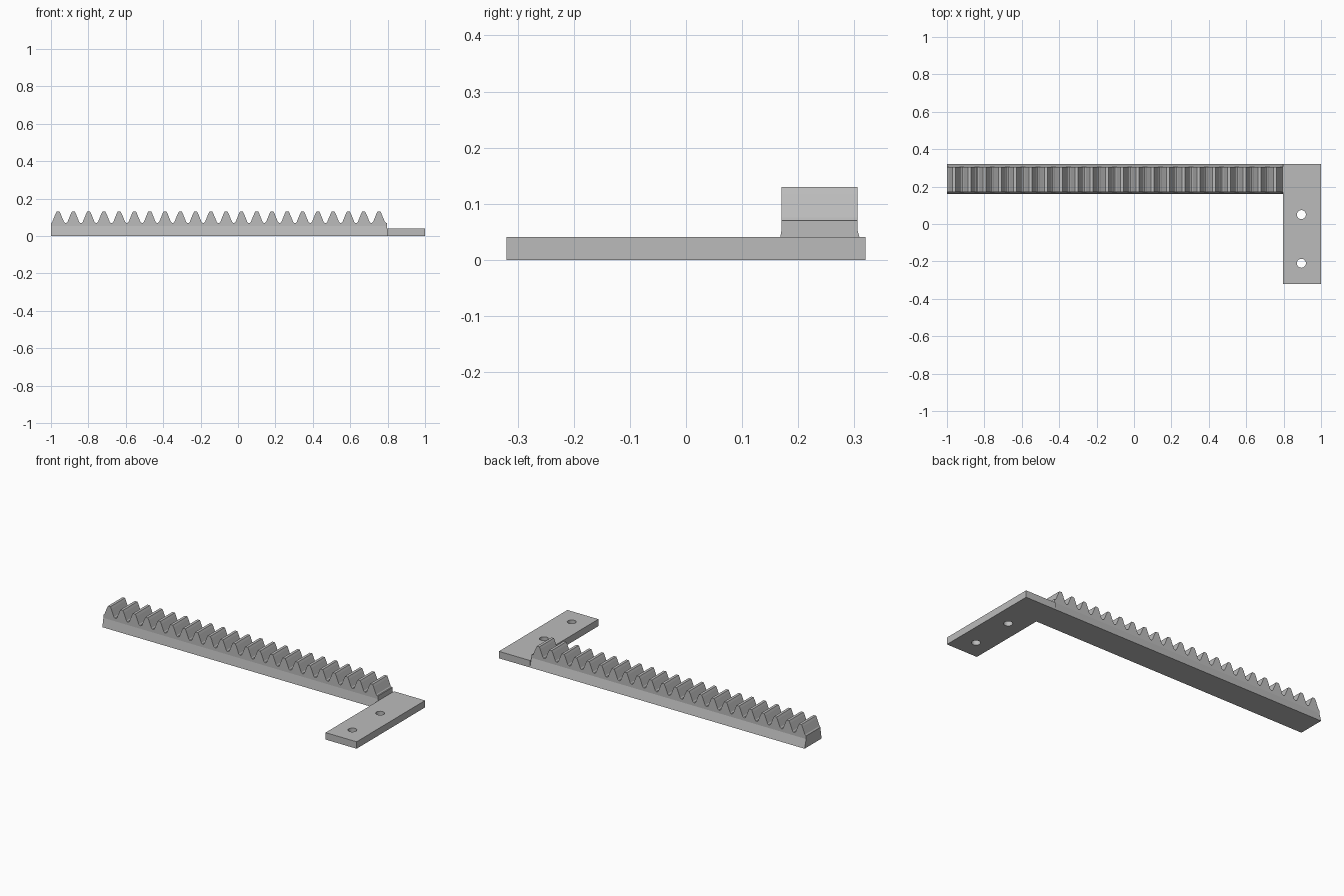
import bpy
import bmesh
import math

cube = bpy.data.objects.get("Cube")
if cube:
    bpy.data.objects.remove(cube, do_unlink=True)

grey = bpy.data.materials.new("mid grey")
grey.use_nodes = True
grey.diffuse_color = (0.5, 0.5, 0.5, 1)
grey.node_tree.nodes["Principled BSDF"].inputs["Base Color"].default_value = (0.5, 0.5, 0.5, 1)


def finish(name, bm):
    bmesh.ops.recalc_face_normals(bm, faces=bm.faces)
    mesh = bpy.data.meshes.new(name)
    bm.to_mesh(mesh)
    bm.free()
    mesh.materials.append(grey)
    obj = bpy.data.objects.new(name, mesh)
    bpy.context.collection.objects.link(obj)
    return obj


def extrude(bm, faces, offset):
    geom = bmesh.ops.extrude_face_region(bm, geom=faces)["geom"]
    verts = [v for v in geom if isinstance(v, bmesh.types.BMVert)]
    bmesh.ops.translate(bm, verts=verts, vec=offset)


# Toothed rack: side profile extruded across the bar
LEFT, RIGHT, FRONT, BACK = -1.0, 0.797, 0.17, 0.306
TEETH, FIRST, PITCH = 22, -0.962, 0.0817
flank = [(-0.037, 0.07), (-0.031, 0.076), (-0.014, 0.118), (-0.008, 0.13)]
tooth = flank + [(-x, z) for x, z in reversed(flank)]

profile = [(LEFT, 0), (LEFT, 0.07)]
for i in range(TEETH):
    profile += [(FIRST + i * PITCH + x, z) for x, z in tooth]
profile += [(RIGHT, 0.07), (RIGHT, 0)]

bm = bmesh.new()
side = bm.faces.new([bm.verts.new((x, FRONT, z)) for x, z in profile])
extrude(bm, [side], (0, BACK - FRONT, 0))

# Flare the lower part of the bar outwards
bmesh.ops.bisect_plane(bm, geom=bm.verts[:] + bm.edges[:] + bm.faces[:],
                       plane_co=(0, 0, 0.052), plane_no=(0, 0, 1))
for v in bm.verts:
    if v.co.z < 0.01:
        v.co.y = 0.161 if v.co.y < 0.2 else 0.32
finish("toothed_rack", bm)

# Mounting plate with two screw holes
bm = bmesh.new()


def loop(points):
    verts = [bm.verts.new((x, y, 0)) for x, y in points]
    return [bm.edges.new((a, b)) for a, b in zip(verts, verts[1:] + verts[:1])]


def circle(cx, cy, r, n=32):
    return [(cx + r * math.cos(math.tau * i / n), cy + r * math.sin(math.tau * i / n))
            for i in range(n)]


edges = loop([(RIGHT, -0.32), (1, -0.32), (1, 0.32), (RIGHT, 0.32)])
for y in (0.05, -0.21):
    edges += loop(circle(0.895, y, 0.024))
bmesh.ops.triangle_fill(bm, use_beauty=True, use_dissolve=False, edges=edges)
extrude(bm, bm.faces[:], (0, 0, 0.041))
finish("mounting_plate", bm)
